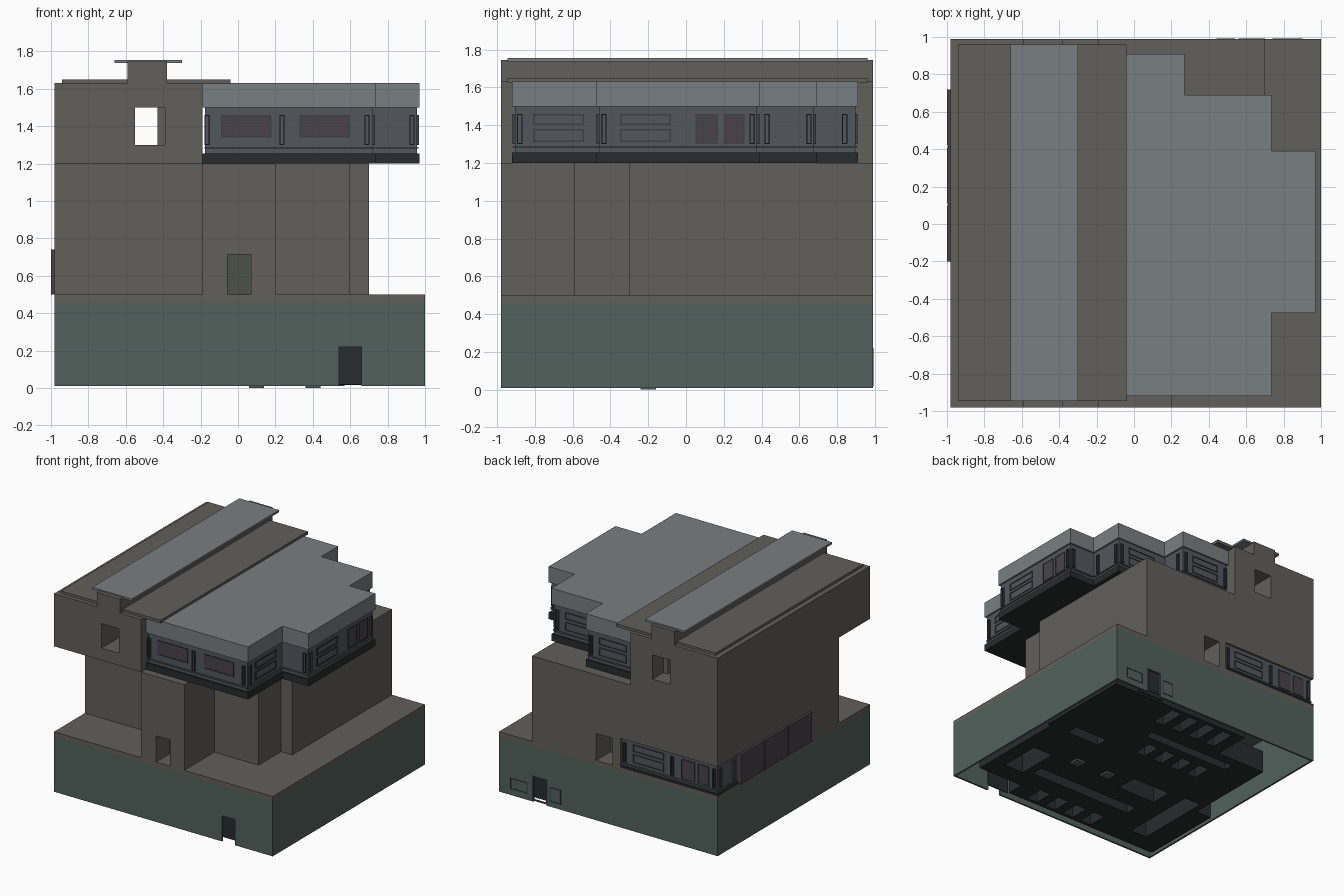
import bpy, bmesh

if "Cube" in bpy.data.objects:
    bpy.data.objects.remove(bpy.data.objects["Cube"])

def mat(name, r, g, b):
    m = bpy.data.materials.new(name)
    m.diffuse_color = (r, g, b, 1)
    m.use_nodes = True
    m.node_tree.nodes["Principled BSDF"].inputs["Base Color"].default_value = m.diffuse_color
    return m

GREEN = mat("green_stone", .085, .12, .105)
BROWN = mat("brown_stone", .12, .115, .105)
MOSS = mat("mossy_wall", .07, .085, .06)
GREY = mat("roof_grey", .19, .21, .22)
TRIM = mat("window_wall", .085, .095, .11)
DARK = mat("dark", .02, .025, .025)
FRAME = mat("frame", .045, .05, .06)
GLASS = mat("glass", .065, .055, .065)

def finish(name, bm, m):
    bmesh.ops.recalc_face_normals(bm, faces=bm.faces)
    me = bpy.data.meshes.new(name)
    bm.to_mesh(me)
    bm.free()
    me.materials.append(m)
    ob = bpy.data.objects.new(name, me)
    bpy.context.collection.objects.link(ob)
    return ob

def prism(name, pts, z0, z1, m):
    bm = bmesh.new()
    f = bm.faces.new([bm.verts.new((x, y, z0)) for x, y in pts])
    r = bmesh.ops.extrude_face_region(bm, geom=[f])
    for v in r["geom"]:
        if isinstance(v, bmesh.types.BMVert):
            v.co.z = z1
    bm.faces.ensure_lookup_table()
    if not any(all(abs(v.co.z - z0) < 1e-6 for v in g.verts) for g in bm.faces):
        bm.faces.new([v for v in bm.verts if abs(v.co.z - z0) < 1e-6])
    return finish(name, bm, m)

def boxes(name, lst, m):
    """Each box is x0, x1, y0, y1, z0, z1; all joined in one mesh."""
    bm = bmesh.new()
    for x0, x1, y0, y1, z0, z1 in lst:
        for v in bmesh.ops.create_cube(bm, size=1)["verts"]:
            v.co = ((x0 + x1) / 2 + v.co.x * (x1 - x0),
                    (y0 + y1) / 2 + v.co.y * (y1 - y0),
                    (z0 + z1) / 2 + v.co.z * (z1 - z0))
    return finish(name, bm, m)

def cut(ob, lst):
    """Cut disjoint boxes out of an object."""
    c = boxes(ob.name + "_cutter", lst, DARK)
    c.hide_render = True
    c.hide_viewport = True
    md = ob.modifiers.new("openings", 'BOOLEAN')
    md.operation = 'DIFFERENCE'
    md.solver = 'EXACT'
    md.object = c

def on_wall(axis, plane, out, u0, u1, z0, z1, d, back=.005):
    """Box lying on a wall: axis the wall runs along, out = +1/-1 outward."""
    a, b = sorted((plane - out * back, plane + out * d))
    return (u0, u1, a, b, z0, z1) if axis == 'x' else (a, b, u0, u1, z0, z1)

def ring(w, u0, u1, z0, z1, t=.008, d=.006):
    return [on_wall(*w, u0, u1, z0, z0 + t, d), on_wall(*w, u0, u1, z1 - t, z1, d),
            on_wall(*w, u0, u0 + t, z0 + t, z1 - t, d), on_wall(*w, u1 - t, u1, z0 + t, z1 - t, d)]

def facade(name, w, zb, span, posts, singles=(), doubles=(), smalls=()):
    """Sill, posts and framed windows for one stretch of window wall."""
    fr, gl = [], []
    tr = [on_wall(*w, span[0], span[1], zb + .03, zb + .04, .01)]
    for p in posts:
        fr += ring(w, p - .014, p + .014, zb + .05, zb + .21, .006, .012)
    for a, b in singles:
        fr += ring(w, a, b, zb + .09, zb + .21)
        gl.append(on_wall(*w, a, b, zb + .09, zb + .21, .002))
        gl += [on_wall(*w, a + (b - a) * k / 4 - .003, a + (b - a) * k / 4 + .003, zb + .13, zb + .18, .004) for k in (1, 2, 3)]
    for a, b in doubles:
        fr += ring(w, a, b, zb + .06, zb + .13) + ring(w, a, b, zb + .15, zb + .21)
    for a, b in smalls:
        fr += ring(w, a, b, zb + .05, zb + .21, .005)
        gl.append(on_wall(*w, a, b, zb + .05, zb + .21, .003))
    boxes(name + "_sill", tr, TRIM)
    if fr:
        boxes(name + "_frames", fr, FRAME)
    if gl:
        boxes(name + "_glass", gl, GLASS)

# Base shell, open underneath, with door openings front and back
base = boxes("base_shell", [(-.98, 1, -.98, .99, .01, .46)], GREEN)
cut(base, [(-.965, .985, -.965, .975, -.1, .45)])
cut(base, [(.54, .66, -1.1, -.9, -.1, .22), (.57, .69, .9, 1.1, -.1, .21)])
boxes("base_terrace", [(-.98, 1, -.98, .99, .46, .5)], BROWN)
boxes("base_passages", [(.5, .7, -.93, -.92, .02, .3), (.5, .74, .93, .94, .02, .3)], DARK)
wb = ('x', .99, 1)
boxes("base_back_frames", ring(wb, .74, .9, .06, .15, d=.003) + ring(wb, .44, .54, .05, .17, d=.003)
      + ring(wb, .56, .70, .02, .22, .012, .003), FRAME)

# Room floor seen from below, with slots cut through
floor = prism("cellar_floor", [(.95, .915), (-.35, .915), (-.35, .6), (-.8, .6), (-.8, -.2), (-.94, -.2),
              (-.94, -.91), (.5, -.91), (.5, -.76), (.92, -.76), (.92, .1), (.95, .1)], .015, .2, DARK)
slots = [(x, x + .09, .66, .88, -.1, .3) for x in (-.25, -.08, .09, .26)]
slots += [(x, x + .09, .2, .36, -.1, .3) for x in (-.45, -.28, -.11, .06)]
slots += [(x, x + .1, -.88, -.72, -.1, .3) for x in (-.3, -.12, .06, .24)]
slots += [(-.55, .25, .44, .52, -.1, .3), (-.75, -.6, -.75, -.1, -.1, .3), (-.4, .55, -.56, -.46, -.1, .3),
          (.62, .8, -.6, -.25, -.1, .3), (.45, .75, .1, .2, -.1, .3), (-.45, -.1, -.3, -.12, -.1, .3)]
cut(floor, slots)
boxes("cellar_pillars", [(.06, .14, -.24, -.16, 0, .1), (.36, .44, -.24, -.16, 0, .1)], GREEN)

# Middle storey with projecting entrance tower
middle = prism("middle_storey", [(-.98, .99), (-.98, -.58), (-.19, -.58), (-.19, -.98), (.2, -.98), (.2, -.59),
               (.6, -.59), (.6, -.3), (.7, -.3), (.7, .99)], .5, 1.2, BROWN)
cut(middle, [(-.055, .07, -1.1, -.8, .45, .715), (-.03, .12, .8, 1.1, .45, .72)])
cut(middle, [(-1.1, -.1, .965, 1.1, .45, .74)])
cut(middle, [(-1.1, -.955, -.2, 1.1, .45, .74)])
boxes("entrance_doors", [(-.055, .07, -.81, -.79, .5, .715), (-.03, .12, .79, .81, .5, .72)], MOSS)

# Lower window wall set into the back and left sides
boxes("lower_window_wall", [(-.965, -.1, .955, .972, .515, .74), (-.965, -.945, .7, .955, .515, .74)], TRIM)
boxes("lower_window_plinth", [(-.98, -.1, .955, .99, .5, .515), (-.98, -.945, .7, .955, .5, .515)], DARK)
facade("lower_back", ('x', .972, 1), .5, (-.965, -.1), (-.13, -.56, -.94), (), ((-.48, -.2),),
       ((-.76, -.64), (-.89, -.79)))
facade("lower_left", ('y', -.965, -1), .5, (.74, .965), (.77, .94))
boxes("left_panels", [(-1, -.945, -.2 + k * .31, .1 + k * .31, .5, .74) for k in range(3)], GLASS)
boxes("left_panel_posts", [(-.995, -.945, -.2 + k * .31 - .01, -.2 + k * .31, .5, .74) for k in (1, 2)], FRAME)

# Upper hall with a tunnel through it and the raised roof ridge
hall = prism("upper_hall", [(-.98, -.98), (-.19, -.98), (-.19, .99), (-.98, .99)], 1.2, 1.63, BROWN)
cut(hall, [(-.55, -.43, -1.2, 1.2, 1.3, 1.5)])
cut(hall, [(-.46, -.39, -1.2, -.85, 1.3, 1.5), (-.46, -.39, .85, 1.2, 1.3, 1.5)])
boxes("hall_roof_slab", [(-.94, -.04, -.945, .96, 1.625, 1.65)], BROWN)
boxes("ridge_wall", [(-.59, -.38, -.98, .99, 1.63, 1.745)], BROWN)
boxes("ridge_roof", [(-.66, -.3, -.945, .96, 1.738, 1.755)], GREY)

# Stepped upper gallery: plinth, recessed window wall, parapet roof
OUT = [(-.19, -.92), (.735, -.92), (.735, -.475), (.97, -.475), (.97, .39), (.735, .39),
       (.735, .69), (.27, .69), (.27, .91), (-.19, .91)]

def inset(pts, d):
    res = []
    n = len(pts)
    for i, (x, y) in enumerate(pts):
        ox, oy = 0, 0
        for (ax, ay), (bx, by) in ((pts[i - 1], pts[i]), (pts[i], pts[(i + 1) % n])):
            ln = abs(bx - ax) + abs(by - ay)
            ox -= (by - ay) / ln * d
            oy += (bx - ax) / ln * d
        res.append((x + ox, y + oy))
    return res

I = .014
prism("gallery_plinth", OUT, 1.2, 1.255, DARK)
prism("gallery_window_wall", inset(OUT, I), 1.255, 1.5, TRIM)
prism("gallery_roof", OUT, 1.5, 1.63, GREY)
facade("gallery_front", ('x', -.92 + I, -1), 1.25, (-.18, .72), (-.165, .235, .69), ((-.09, .18), (.33, .6)))
facade("gallery_front_step", ('x', -.475 + I, -1), 1.25, (.735, .955), (.93,))
facade("gallery_right_front", ('y', .735 - I, 1), 1.25, (-.905, -.475), (-.88,), (), ((-.81, -.54),))
facade("gallery_right", ('y', .97 - I, 1), 1.25, (-.46, .375), (-.435, .35), (), ((-.35, -.08),),
       ((.05, .17), (.2, .31)))
facade("gallery_right_mid", ('y', .735 - I, 1), 1.25, (.39, .675), (.43, .65))
facade("gallery_right_back", ('y', .27 - I, 1), 1.25, (.69, .895), (.84,))
facade("gallery_back_step", ('x', .39 - I, 1), 1.25, (.735, .955), (.93,))
facade("gallery_back_mid", ('x', .69 - I, 1), 1.25, (.27, .72), (.69,), (), ((.36, .62),))
facade("gallery_back", ('x', .91 - I, 1), 1.25, (-.18, .255), (-.165, .23), (), ((-.09, .16),))
